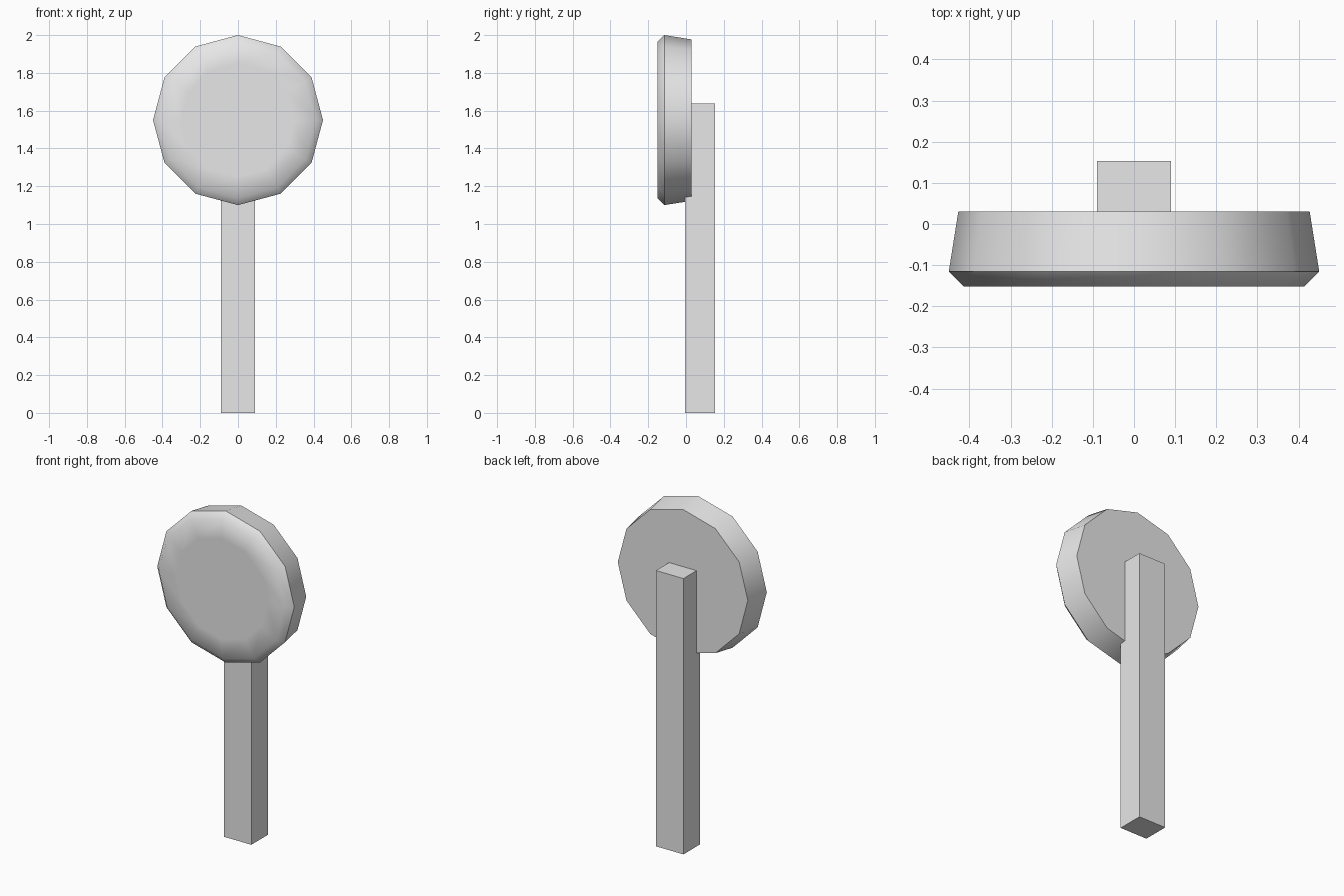
import bpy, bmesh, math
from mathutils import Vector

cube = bpy.data.objects.get("Cube")
if cube:
    bpy.data.objects.remove(cube, do_unlink=True)

# Single grey finish
grey = bpy.data.materials.new("light_grey")
grey.use_nodes = True
grey.diffuse_color = (0.8, 0.8, 0.8, 1)
grey.node_tree.nodes["Principled BSDF"].inputs["Base Color"].default_value = (0.8, 0.8, 0.8, 1)


def add_object(name, bm):
    bmesh.ops.recalc_face_normals(bm, faces=bm.faces)
    mesh = bpy.data.meshes.new(name)
    bm.to_mesh(mesh)
    bm.free()
    mesh.materials.append(grey)
    obj = bpy.data.objects.new(name, mesh)
    bpy.context.collection.objects.link(obj)
    return obj


# Square post
bm = bmesh.new()
bmesh.ops.create_cube(bm, size=1)
bmesh.ops.scale(bm, verts=bm.verts, vec=(0.18, 0.157, 1.637))
bmesh.ops.translate(bm, verts=bm.verts, vec=(0, 0.0745, 0.8185))
add_object("post", bm)

# Twelve-sided disc, turned from a (radius, y) profile about the y axis
profile = [(0, -0.152), (0.3, -0.152), (0.413, -0.152),
           (0.45, -0.115), (0.427, 0.03), (0, 0.03)]
centre = Vector((0, 0, 1.55))
bm = bmesh.new()
verts = [bm.verts.new(centre + Vector((0, y, r))) for r, y in profile]
edges = [bm.edges.new(pair) for pair in zip(verts, verts[1:])]
bmesh.ops.spin(bm, geom=verts + edges, cent=centre, axis=(0, 1, 0),
               angle=math.tau, steps=12)
bmesh.ops.remove_doubles(bm, verts=bm.verts, dist=0.0005)
disc = add_object("disc", bm)

# Soft front bevel, crisp rim and back edges
bpy.ops.object.select_all(action='DESELECT')
disc.select_set(True)
bpy.context.view_layer.objects.active = disc
bpy.ops.object.shade_smooth_by_angle(angle=math.radians(50))
